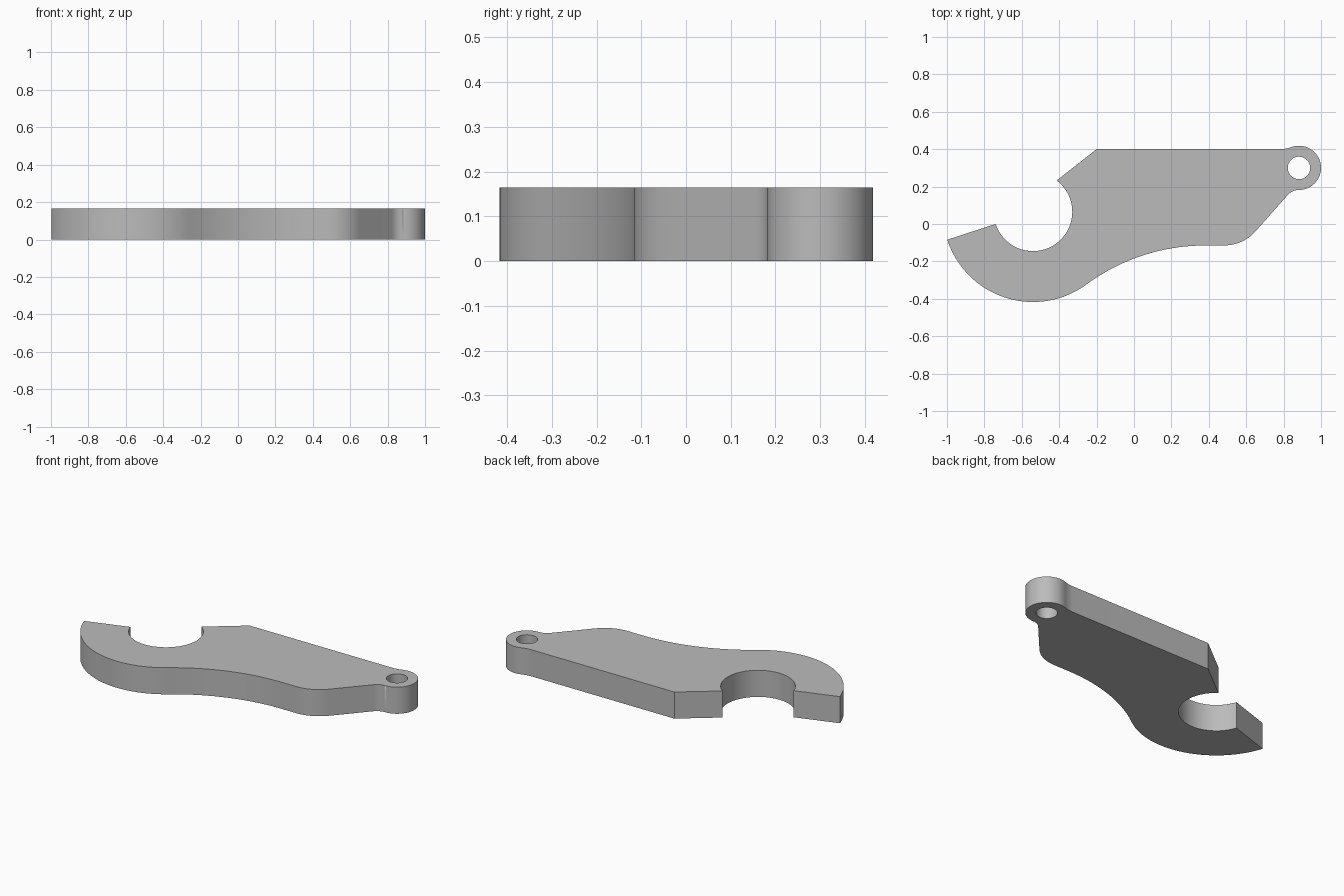
import bpy, bmesh
from math import radians, cos, sin, hypot, atan2, degrees

if "Cube" in bpy.data.objects:
    bpy.data.objects.remove(bpy.data.objects["Cube"], do_unlink=True)

HEIGHT = 0.165
HOOK = (-0.54, 0.065)      # centre of the hook opening
EYE = (0.882, 0.30)        # centre of the pivot eye
R_HOOK, R_OPEN, R_EYE, R_HOLE = 0.482, 0.21, 0.118, 0.06

steel = bpy.data.materials.new("plain grey")
steel.use_nodes = True
grey = (0.5, 0.5, 0.5, 1)
steel.diffuse_color = grey
steel.node_tree.nodes["Principled BSDF"].inputs["Base Color"].default_value = grey


def arc(centre, r, a0, a1, n):
    angles = [radians(a0 + (a1 - a0) * i / n) for i in range(n + 1)]
    return [(centre[0] + r * cos(a), centre[1] + r * sin(a)) for a in angles]


# Belly arc: tangent to the hook's outside and to the flat at the bottom
flat_x, flat_y = 0.38, -0.115
dx, dy = flat_x - HOOK[0], HOOK[1] - flat_y
r_belly = (dx**2 + dy**2 - R_HOOK**2) / (2 * (R_HOOK - dy))
belly = (flat_x, flat_y - r_belly)
turn = degrees(atan2(belly[1] - HOOK[1], dx))

# Outline, anticlockwise, each run with its edge rounding weight
runs = [
    (arc(HOOK, R_HOOK, -162, turn, 40), 0.3),
    (arc(belly, r_belly, turn + 180, 90, 24)[1:], 1.0),
    (arc((0.48, flat_y + 0.228), 0.228, -90, -41.5, 12), 1.0),
    (arc((EYE[0], EYE[1] - R_EYE - 0.08), 0.08, 138.5, 90, 8), 1.0),
    (arc(EYE, R_EYE, -90, 109.4, 40)[1:], 0.0),
    (arc((0.7765, 0.60), 0.2, -70.6, -90, 6)[1:], 0.0),
    ([(-0.20, 0.40)], 0.0),
    (arc(HOOK, R_OPEN, 53, -162, 48), 0.0),
]
points = [p for run, _ in runs for p in run]
weights = [w for run, w in runs for _ in run]


def prism(name, pts, z0, z1, edge_weights=None):
    bm = bmesh.new()
    low = [bm.verts.new((x, y, z0)) for x, y in pts]
    high = [bm.verts.new((x, y, z1)) for x, y in pts]
    bm.faces.new(low[::-1])
    bm.faces.new(high)
    n = len(pts)
    for i in range(n):
        j = (i + 1) % n
        bm.faces.new((low[i], low[j], high[j], high[i]))
    if edge_weights:
        layer = bm.edges.layers.float.new("bevel_weight_edge")
        for i in range(n):
            j = (i + 1) % n
            for ring in (low, high):
                bm.edges.get((ring[i], ring[j]))[layer] = min(edge_weights[i], edge_weights[j])
    mesh = bpy.data.meshes.new(name)
    bm.to_mesh(mesh)
    bm.free()
    mesh.materials.append(steel)
    obj = bpy.data.objects.new(name, mesh)
    bpy.context.collection.objects.link(obj)
    return obj


# Hooked lever plate with rounded lower edges
lever = prism("hooked_lever", points, 0, HEIGHT, weights)
bevel = lever.modifiers.new("rounded edge", 'BEVEL')
bevel.limit_method = 'WEIGHT'
bevel.width = 0.02
bevel.segments = 4

# Pivot hole
cutter = prism("pivot_hole_cutter", arc(EYE, R_HOLE, 0, 352.5, 47), -0.1, HEIGHT + 0.1)
cutter.hide_render = True
cutter.hide_viewport = True
cut = lever.modifiers.new("pivot hole", 'BOOLEAN')
cut.operation = 'DIFFERENCE'
cut.solver = 'EXACT'
cut.object = cutter

bpy.ops.object.select_all(action='DESELECT')
lever.select_set(True)
bpy.context.view_layer.objects.active = lever
bpy.ops.object.shade_smooth_by_angle(angle=radians(30))
